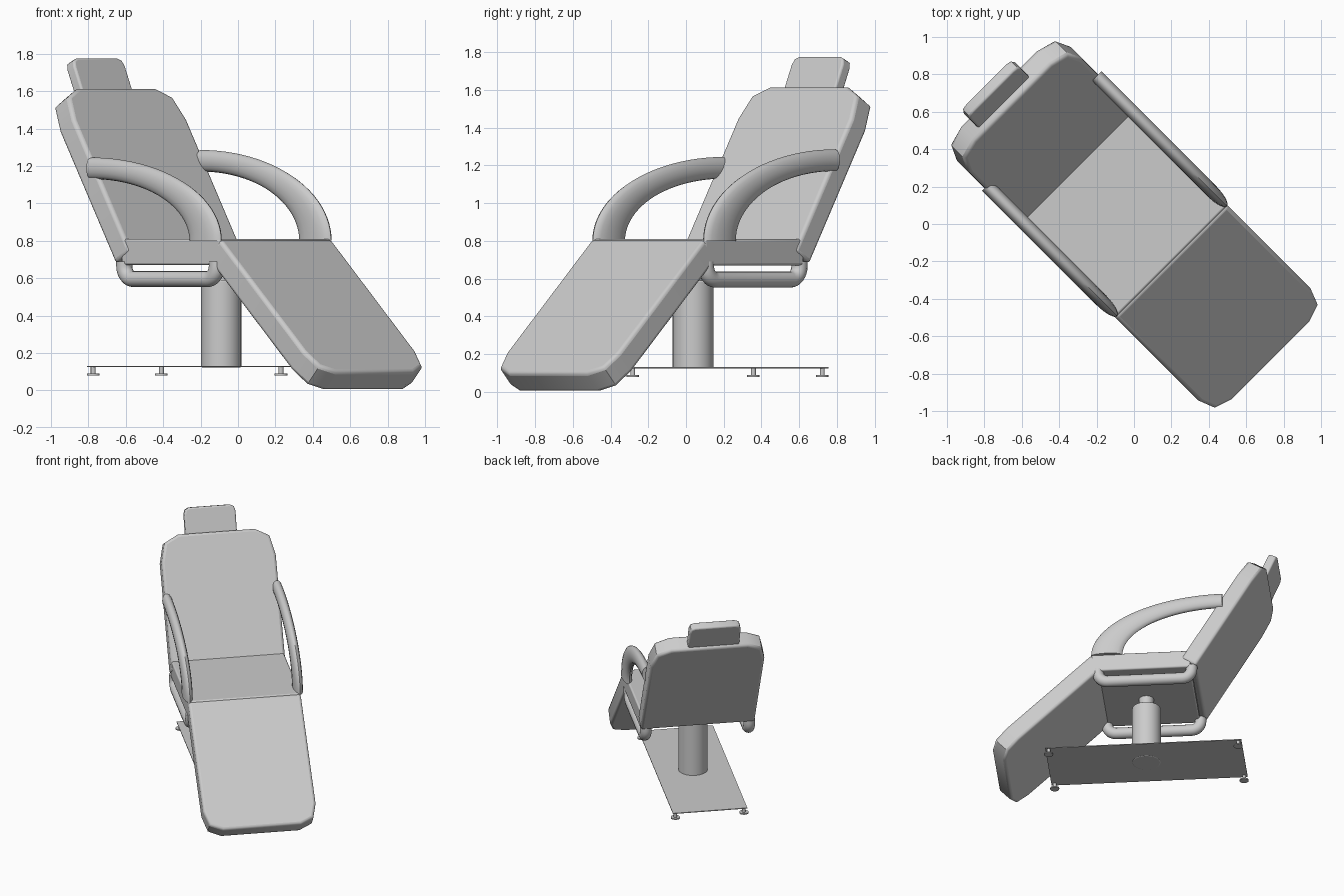
import bpy, bmesh, math
from mathutils import Matrix, Vector

if "Cube" in bpy.data.objects:
    bpy.data.objects.remove(bpy.data.objects["Cube"], do_unlink=True)

grey = bpy.data.materials.new("plain grey")
grey.use_nodes = True
grey.diffuse_color = (0.6, 0.6, 0.6, 1)
grey.node_tree.nodes["Principled BSDF"].inputs["Base Color"].default_value = (0.6, 0.6, 0.6, 1)

# The chair is built along +x, then turned to stand diagonally
TURN = Matrix.Rotation(math.radians(-45), 4, "Z")


def finish(name, bm, bevel=0, angle=35):
    bmesh.ops.recalc_face_normals(bm, faces=bm.faces[:])
    mesh = bpy.data.meshes.new(name)
    bm.to_mesh(mesh)
    bm.free()
    mesh.transform(TURN)
    mesh.materials.append(grey)
    obj = bpy.data.objects.new(name, mesh)
    bpy.context.collection.objects.link(obj)
    bpy.ops.object.select_all(action="DESELECT")
    obj.select_set(True)
    bpy.context.view_layer.objects.active = obj
    if bevel:
        mod = obj.modifiers.new("soft edges", "BEVEL")
        mod.width, mod.segments, mod.limit_method = bevel, 3, "ANGLE"
        mod.angle_limit = math.radians(50)
    bpy.ops.object.shade_smooth_by_angle(angle=math.radians(angle))
    return obj


def pad(name, start, end, half, thick, corner, bevel, shift=0):
    """Cushion whose padded face runs from start to end (x, z); the far corners are cut."""
    a, b = Vector((start[0], 0, start[1])), Vector((end[0], 0, end[1]))
    along = (b - a).normalized()
    length = (b - a).length
    down = Vector((along.z, 0, -along.x))
    if down.z > 0:
        down = -down
    ca, cv = corner
    side = [(0, half), (length - ca, half),
            (length - ca * 0.28, half - cv * 0.25), (length, half - cv)]
    outline = side + [(s, -v) for s, v in reversed(side)]
    bm = bmesh.new()
    face = bm.faces.new([bm.verts.new(a + along * s + Vector((0, v + shift, 0)))
                         for s, v in outline])
    ext = bmesh.ops.extrude_face_region(bm, geom=[face])
    moved = [g for g in ext["geom"] if isinstance(g, bmesh.types.BMVert)]
    bmesh.ops.translate(bm, verts=moved, vec=down * thick)
    return finish(name, bm, bevel)


def box(name, lo, hi, bevel=0):
    bm = bmesh.new()
    bmesh.ops.create_cube(bm, size=1)
    for v in bm.verts:
        v.co = Vector([l + (h - l) * (c + 0.5) for l, h, c in zip(lo, hi, v.co)])
    return finish(name, bm, bevel)


def cylinder(name, x, y, r, z0, z1, bevel=0, sides=32):
    bm = bmesh.new()
    bmesh.ops.create_cone(bm, cap_ends=True, segments=sides, radius1=r, radius2=r,
                          depth=z1 - z0, matrix=Matrix.Translation((x, y, (z0 + z1) / 2)))
    return finish(name, bm, bevel)


def loft(name, rings):
    bm = bmesh.new()
    loops = [[bm.verts.new(p) for p in ring] for ring in rings]
    n = len(loops[0])
    for r, s in zip(loops, loops[1:]):
        for i in range(n):
            bm.faces.new((r[i], r[(i + 1) % n], s[(i + 1) % n], s[i]))
    bm.faces.new(loops[0])
    bm.faces.new(loops[-1])
    return finish(name, bm, angle=45)


def ring(centre, across, half_y, n=16):
    """Oval ring: 'across' is the in-plane radius vector, half_y the sideways radius."""
    return [centre + across * math.cos(t) + Vector((0, half_y * math.sin(t), 0))
            for t in (2 * math.pi * i / n for i in range(n))]


# Cushions
pad("leg_rest", (0.283, 0.81), (1.04, 0.1), 0.424, 0.14, (0.16, 0.13), 0.02)
pad("backrest", (-0.39, 0.745), (-0.915, 1.62), 0.43, 0.13, (0.2, 0.14), 0.02)
pad("headrest", (-0.93, 1.55), (-1.03, 1.778), 0.193, 0.065, (0.05, 0.04), 0.012, -0.032)
box("seat", (-0.46, -0.424, 0.67), (0.283, 0.424, 0.81), 0.012)


# Armrests: quarter ovals that widen towards the seat
def armrest(name, y, rise, steps=24):
    rings = []
    for i in range(steps + 1):
        t = math.pi / 2 * i / steps
        c, s = math.cos(t), math.sin(t)
        outer = Vector((-0.7 + 0.985 * s, y, 0.8 + rise * c))
        inner = Vector((-0.7 + 0.75 * s, y, 0.8 + (rise - 0.115) * c))
        rings.append(ring((outer + inner) / 2, (outer - inner) / 2, 0.036))
    loft(name, rings)


armrest("left_armrest", 0.418, 0.485)
armrest("right_armrest", -0.412, 0.445)


# Under-seat rails with upturned ends
def rail(name, y, r=0.043, bend=0.07):
    x0, x1, z0, z1 = -0.465, 0.235, 0.595, 0.69
    rings = [ring(Vector((x0, y, z1)), Vector((r, 0, 0)), r)]
    for cx, first in ((x0 + bend, math.pi), (x1 - bend, 1.5 * math.pi)):
        for i in range(9):
            t = first + math.pi / 2 * i / 8
            d = Vector((math.cos(t), 0, math.sin(t)))
            rings.append(ring(Vector((cx, y, z0 + bend)) + d * bend, -d * r, r))
    rings.append(ring(Vector((x1, y, z1)), Vector((-r, 0, 0)), r))
    loft(name, rings)


rail("left_rail", 0.385)
rail("right_rail", -0.395)

# Pedestal and floor plate
PX, PY = -0.09, -0.037
cylinder("pedestal", PX, PY, 0.108, 0.123, 0.59, 0.008)
cylinder("lift_post", PX, PY, 0.055, 0.55, 0.69)
box("base_plate", (PX - 0.735, PY - 0.28, 0.125), (PX + 0.735, PY + 0.28, 0.131))

# Levelling feet
for end, sx in (("front", 1), ("rear", -1)):
    for side, sy in (("left", 1), ("right", -1)):
        fx, fy = PX + sx * 0.71, PY + sy * 0.258
        cylinder(f"{end}_{side}_foot_stem", fx, fy, 0.013, 0.085, 0.127, sides=16)
        cylinder(f"{end}_{side}_foot_disc", fx, fy, 0.034, 0.08, 0.089, sides=20)
